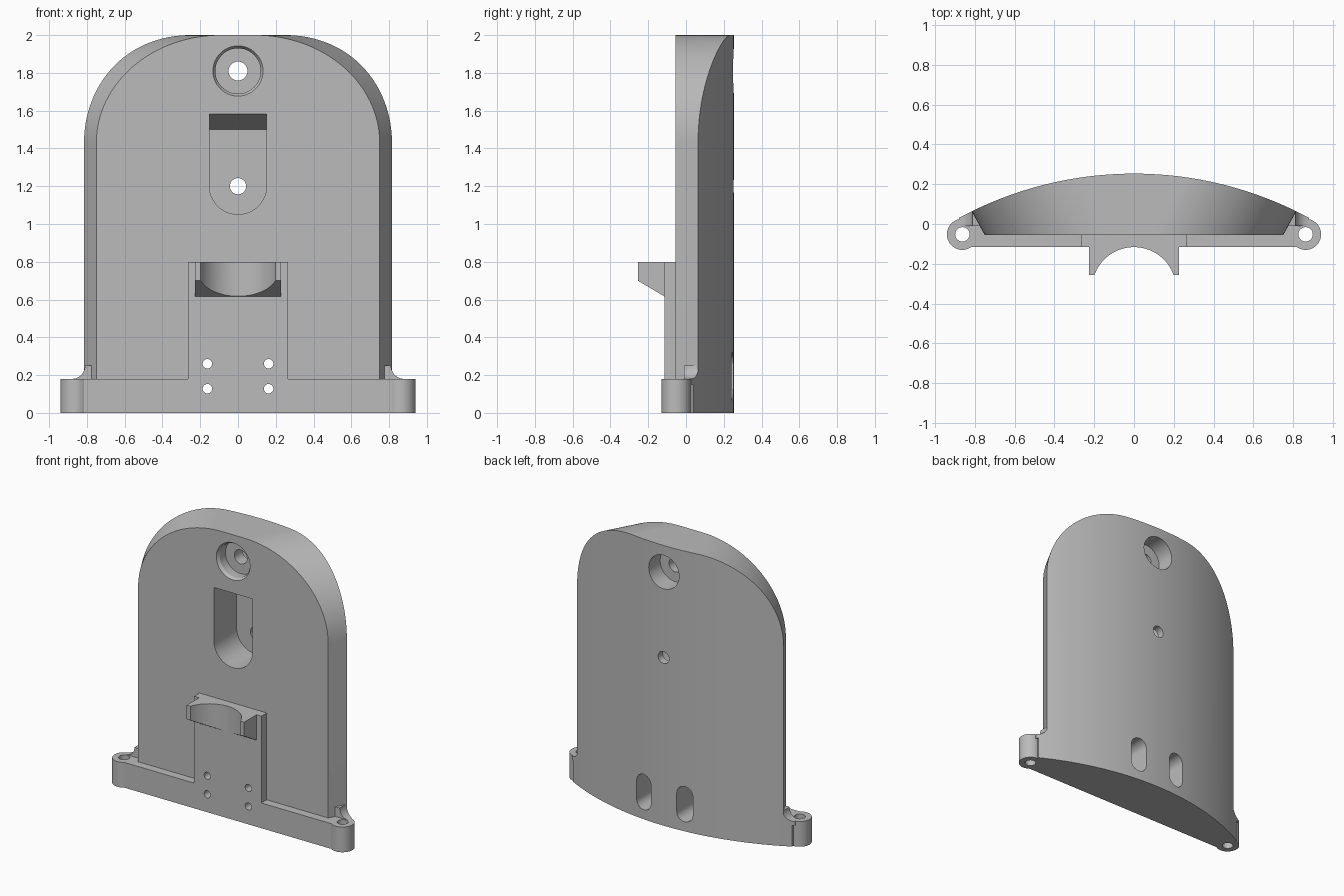
import bpy, bmesh
from math import sin, cos, pi, sqrt, radians

if "Cube" in bpy.data.objects:
    bpy.data.objects.remove(bpy.data.objects["Cube"], do_unlink=True)

grey = bpy.data.materials.new("plain grey")
grey.use_nodes = True
colour = (0.5, 0.5, 0.5, 1)
grey.diffuse_color = colour
grey.node_tree.nodes["Principled BSDF"].inputs["Base Color"].default_value = colour


def place(axis, u, v, w):
    return {"x": (w, u, v), "y": (u, w, v), "z": (u, v, w)}[axis]


def loft(name, axis, start, pts, end, end_pts=None):
    """Solid between two matching outlines at two places along an axis."""
    bm = bmesh.new()
    a = [bm.verts.new(place(axis, u, v, start)) for u, v in pts]
    b = [bm.verts.new(place(axis, u, v, end)) for u, v in (end_pts or pts)]
    bm.faces.new(a)
    bm.faces.new(b)
    for i in range(len(a)):
        j = (i + 1) % len(a)
        bm.faces.new((a[i], a[j], b[j], b[i]))
    bmesh.ops.recalc_face_normals(bm, faces=bm.faces)
    mesh = bpy.data.meshes.new(name)
    bm.to_mesh(mesh)
    bm.free()
    mesh.materials.append(grey)
    obj = bpy.data.objects.new(name, mesh)
    bpy.context.collection.objects.link(obj)
    return obj


def arc(cx, cy, rx, ry, a0, a1, n=24):
    steps = [radians(a0 + (a1 - a0) * i / n) for i in range(n + 1)]
    return [(cx + rx * cos(t), cy + ry * sin(t)) for t in steps]


def circle(cx, cy, r, n=48):
    return arc(cx, cy, r, r, 0, 360, n)[:-1]


def rect(x0, x1, y0, y1):
    return [(x0, y0), (x1, y0), (x1, y1), (x0, y1)]


def combine(target, other, operation):
    mod = target.modifiers.new("combine", "BOOLEAN")
    mod.operation = operation
    mod.solver = "EXACT"
    mod.object = other
    bpy.context.view_layer.objects.active = target
    bpy.ops.object.modifier_apply(modifier=mod.name)
    bpy.data.objects.remove(other, do_unlink=True)


FRONT, PLATE = -0.055, -0.115


def arch(y):
    """Arched outline whose sides flare towards the back."""
    half = 0.75 + 0.55 * (y - FRONT)
    flat = half - 0.66
    return ([(-half, 0.05), (half, 0.05)]
            + arc(flat, 1.43, 0.66, 0.57, 0, 90, 32)
            + arc(-flat, 1.43, 0.66, 0.57, 90, 180, 32))


# Arched body
mount = loft("wall_mount", "y", FRONT, arch(FRONT), 0.35, arch(0.35))

# Foot, ears and small fillets above the ears
combine(mount, loft("foot", "z", 0, rect(-0.865, 0.865, PLATE, 0.3), 0.18), "UNION")
for s in (-1, 1):
    combine(mount, loft("ear", "z", 0, circle(s * 0.862, -0.052, 0.078), 0.18), "UNION")
    fillet = [(s * x, z) for x, z in
              [(0.74, 0.25), (0.74, 0.15), (0.88, 0.15)] + arc(0.88, 0.25, 0.07, 0.07, 270, 180, 10)]
    combine(mount, loft("fillet", "y", -0.01, fillet, 0.12), "UNION")

# Raised tongue with a cradle hook
combine(mount, loft("tongue", "y", PLATE, rect(-0.265, 0.265, 0.1, 0.8), 0), "UNION")
hook = loft("hook", "x", -0.227,
            [(-0.08, 0.8), (-0.255, 0.8), (-0.255, 0.7), (PLATE, 0.617), (-0.08, 0.617)], 0.227)
combine(hook, loft("cradle", "z", 0.5, circle(0, -0.327, 0.211, 64), 0.9), "DIFFERENCE")
combine(mount, hook, "UNION")

# Curved back
R = 1.85
sweep = [(1.1 - 2.2 * i / 96) for i in range(97)]
back = [(-1.1, -1), (1.1, -1)] + [(x, 0.253 - R + sqrt(R * R - x * x)) for x in sweep]
combine(mount, loft("back_curve", "z", -0.2, back, 2.2), "INTERSECT")


def bore(x, z, r, y0, y1, r1=None):
    combine(mount, loft("bore", "y", y0, circle(x, z, r), y1, circle(x, z, r1 or r)), "DIFFERENCE")


# Top screw hole, recessed from both sides
bore(0, 1.81, 0.05, -0.3, 0.5)
bore(0, 1.81, 0.136, -0.06, -0.035, 0.12)
bore(0, 1.81, 0.12, -0.1, 0.03)
bore(0, 1.81, 0.12, 0.12, 0.5)

# Window pocket with a sloping ceiling and a small through hole


def window(top):
    return [(0.152, top), (-0.152, top)] + arc(0, 1.203, 0.152, 0.152, 180, 360)


combine(mount, loft("window", "y", -0.06, window(1.585), 0.2, window(1.5)), "DIFFERENCE")
bore(0, 1.2, 0.043, 0.1, 0.5)

# Tongue screw holes, rear slots and ear holes
for s in (-1, 1):
    x = s * 0.162
    for z in (0.128, 0.26):
        bore(x, z, 0.025, -0.3, 0.15)
    slot = arc(x, 0.26, 0.06, 0.06, 0, 180) + arc(x, 0.128, 0.06, 0.06, 180, 360)
    combine(mount, loft("slot", "y", 0.03, slot, 0.5), "DIFFERENCE")
    combine(mount, loft("ear_hole", "z", -0.1, circle(s * 0.862, -0.052, 0.036), 0.4), "DIFFERENCE")

bpy.ops.object.select_all(action="DESELECT")
mount.select_set(True)
bpy.context.view_layer.objects.active = mount
bpy.ops.object.shade_smooth_by_angle(angle=radians(25))
